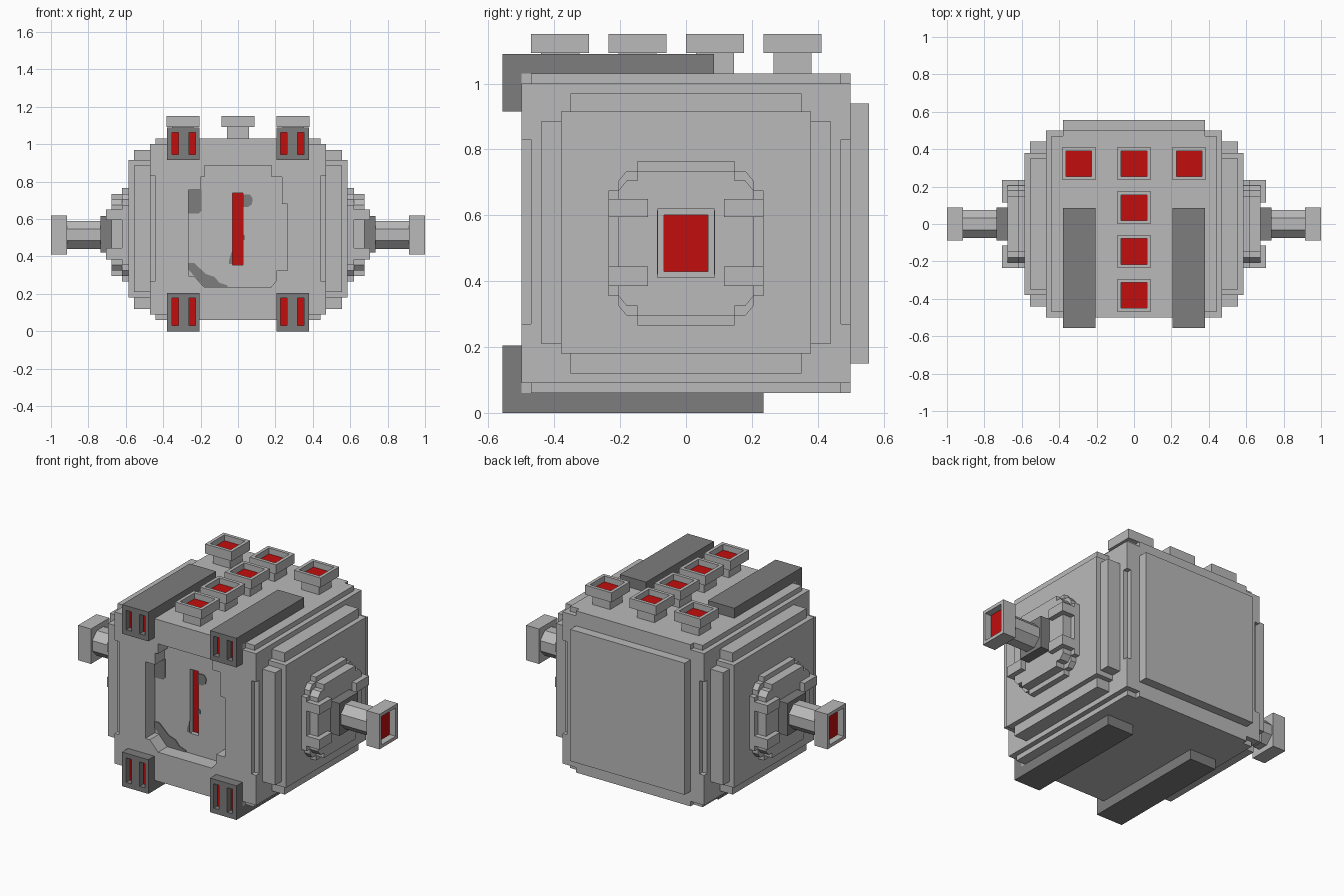
import bpy, bmesh, math
from mathutils import Vector

if "Cube" in bpy.data.objects:
    bpy.data.objects.remove(bpy.data.objects["Cube"], do_unlink=True)


def material(name, rgb):
    m = bpy.data.materials.new(name)
    m.use_nodes = True
    m.diffuse_color = (*rgb, 1)
    bsdf = next(n for n in m.node_tree.nodes if n.type == 'BSDF_PRINCIPLED')
    bsdf.inputs["Base Color"].default_value = (*rgb, 1)
    return m


LIGHT = material("light_grey", (0.49, 0.49, 0.49))
DARK = material("dark_grey", (0.205, 0.205, 0.205))
RED = material("red", (0.54, 0.004, 0.004))


def finish(name, bm, *mats):
    bmesh.ops.recalc_face_normals(bm, faces=bm.faces)
    me = bpy.data.meshes.new(name)
    bm.to_mesh(me)
    bm.free()
    for m in mats:
        me.materials.append(m)
    ob = bpy.data.objects.new(name, me)
    bpy.context.scene.collection.objects.link(ob)
    return ob


def box_mesh(x, y, z):
    bm = bmesh.new()
    bmesh.ops.create_cube(bm, size=1)
    for v in bm.verts:
        v.co = [r[0] if c < 0 else r[1] for c, r in zip(v.co, (x, y, z))]
    return bm


def box(name, x, y, z, mat=LIGHT):
    x = sorted(x)
    return finish(name, box_mesh(x, y, z), mat)


def tray(name, x, y, z, normal, rim, depth):
    """Box with a recessed red floor in the face that points along normal."""
    bm = box_mesh(sorted(x), y, z)
    bmesh.ops.recalc_face_normals(bm, faces=bm.faces)
    n = Vector(normal)
    face = max(bm.faces, key=lambda f: f.normal.dot(n))
    bmesh.ops.inset_region(bm, faces=[face], thickness=rim)
    res = bmesh.ops.extrude_discrete_faces(bm, faces=[face])
    floor = res["faces"][0]
    bmesh.ops.translate(bm, verts=floor.verts[:], vec=-n * depth)
    floor.material_index = 1
    return finish(name, bm, LIGHT, RED)


def prism(name, pts, axis, lo, hi, mat=LIGHT):
    """Extrude a 2D outline: (y, z) along x, or (x, z) along y."""
    bm = bmesh.new()
    place = (lambda a, b, t: (t, a, b)) if axis == 'x' else (lambda a, b, t: (a, t, b))
    lo_v, hi_v = ([bm.verts.new(place(a, b, t)) for a, b in pts] for t in (lo, hi))
    bm.faces.new(lo_v)
    bm.faces.new(hi_v)
    for i in range(len(pts)):
        j = (i + 1) % len(pts)
        bm.faces.new((lo_v[i], lo_v[j], hi_v[j], hi_v[i]))
    return finish(name, bm, mat)


def cut(ob, cutters):
    """Subtract the cutters, bake the result and remove the cutters."""
    for c in cutters:
        c.hide_render = True
        mod = ob.modifiers.new("cut", 'BOOLEAN')
        mod.operation, mod.solver, mod.object = 'DIFFERENCE', 'EXACT', c
    bpy.context.view_layer.update()
    dg = bpy.context.evaluated_depsgraph_get()
    me = bpy.data.meshes.new_from_object(ob.evaluated_get(dg))
    ob.modifiers.clear()
    ob.data = me
    for c in cutters:
        bpy.data.objects.remove(c, do_unlink=True)


def quarter_outline(quarter, cz):
    """Mirror a quarter outline (right side to top) into a full loop."""
    top = quarter + [(-a, b) for a, b in reversed(quarter)]
    return [(a, cz + b) for a, b in top] + [(a, cz - b) for a, b in reversed(top)]


# Main body with notched edges, edge slots and the front recess
body = box("body", (-.47, .47), (-.5, .5), (.06, 1.03))
cutters = []
for sx in (-1, 1):
    for z in ((.04, .09), (1.0, 1.05)):
        cutters.append(box("cutter", (sx * .44, sx * .6), (-.6, .6), z))
        for y in ((-.6, -.47), (.47, .6)):
            cutters.append(box("cutter", (sx * .38, sx * .61), y, z))
    for y in ((-.6, -.47), (.47, .6)):
        cutters.append(box("cutter", (sx * .44, sx * .6), y, (.27, .83)))
recess = [(-.18, .885), (.18, .885), (.18, .825), (.235, .825), (.235, .68), (.265, .68),
          (.265, .325), (.205, .325), (.205, .27), (.175, .235), (-.18, .235), (-.235, .295),
          (-.265, .295), (-.265, .755), (-.2, .755), (-.2, .825), (-.18, .825)]
cutters.append(prism("cutter", recess, 'y', -.6, -.41))
cutters.append(box("cutter", (-.03, .026), (-.65, -.38), (.355, .74)))
cut(body, cutters)
box("front_slit_light", (-.03, .026), (-.384, -.379), (.355, .74), RED)
box("back_plate", (-.38, .38), (.5, .555), (.15, .94))

# Dark stains on the recess floor
stains = [
    [(-.265, .755), (-.195, .755), (-.195, .645), (-.21, .63), (-.265, .63)],
    [(.026, .73), (.065, .73), (.078, .71), (.075, .68), (.055, .665), (.026, .665)],
    [(-.03, .43), (-.03, .36), (-.048, .36), (-.048, .38), (-.036, .42)],
    [(.026, .52), (.038, .51), (.038, .49), (.026, .485)],
    [(-.265, .365), (-.235, .365), (-.17, .305), (-.125, .29), (-.1, .26), (-.055, .245),
     (-.055, .236), (-.18, .236), (-.22, .28), (-.265, .33)],
]
for pts in stains:
    prism("recess_stain", pts, 'y', -.415, -.409, DARK)

# Side assemblies
CZ = .515
hub = [(.235, .16), (.205, .16), (.205, .19), (.18, .22), (.148, .22), (.148, .25)]
hub_outer = [(.205, .16), (.18, .19), (.148, .19), (.148, .22)]
octagon = [(.081 * math.cos(math.radians(22.5 + 45 * i)),
            CZ + .081 * math.sin(math.radians(22.5 + 45 * i))) for i in range(8)]
for s, side in ((1, "left"), (-1, "right")):
    def sx(a, b):
        return (s * a, s * b)
    box(side + "_side_plate", sx(.46, .585), (-.38, .38), (.18, .915))
    box(side + "_side_vertical_trim", sx(.46, .555), (-.35, .35), (.12, .97))
    box(side + "_side_horizontal_trim", sx(.46, .555), (-.44, .44), (.21, .885))
    prism(side + "_hub_base", quarter_outline(hub, CZ), 'x', s * .58, s * .62)
    prism(side + "_hub_face", quarter_outline(hub_outer, CZ), 'x', s * .61, s * .675)
    for y in ((-.235, -.115), (.115, .235)):
        for z in ((.385, .445), (.595, .65)):
            box(side + "_hub_tab", sx(.6, .705), y, z)
    box(side + "_axle_block", sx(.66, .735), (-.088, .088), (.42, .615), DARK)
    prism(side + "_axle", octagon, 'x', s * .72, s * .93)
    tray(side + "_axle_head", sx(.915, 1.0), (-.087, .087), (.41, .62), (s, 0, 0), .028, .04)

    # Dark rails on the top and underneath, with slotted front blocks
    for level, end, rail_z, block_z in (("top", .085, (1.03, 1.09), (.915, 1.09)),
                                        ("bottom", .235, (0, .06), (0, .205))):
        name = side + "_" + level
        box(name + "_rail", sx(.205, .38), (-.5, end), rail_z, DARK)
        block = box(name + "_rail_block", sx(.205, .38), (-.557, -.5), block_z, DARK)
        z = (block_z[0] + .03, block_z[1] - .028)
        slots = [sx(.228, .263), sx(.318, .353)]
        cut(block, [box("cutter", x, (-.6, -.517), z) for x in slots])
        for x in slots:
            box(name + "_slot_light", x, (-.522, -.516), z, RED)

# Square lamps on the roof
for x, y in ((-.295, .323), (0, .323), (.295, .323), (0, .088), (0, -.147), (0, -.382)):
    box("lamp_stem", (x - .058, x + .058), (y - .058, y + .058), (1.02, 1.095))
    tray("lamp_cap", (x - .088, x + .088), (y - .088, y + .088), (1.093, 1.15),
         (0, 0, 1), .028, .035)
